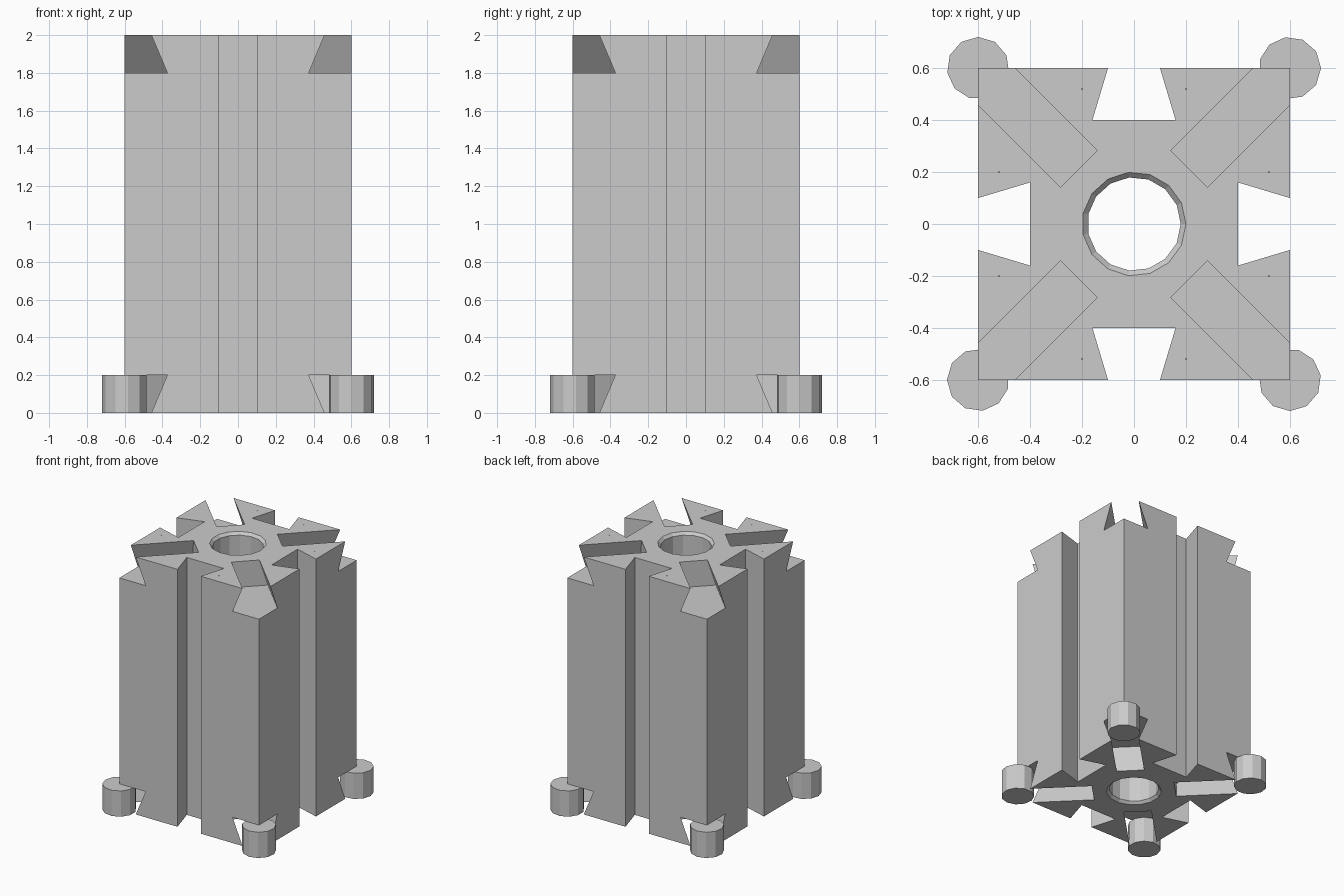
import bpy, bmesh
from math import pi, sin, cos
from mathutils import Matrix, Vector

default_cube = bpy.data.objects.get("Cube")
if default_cube:
    bpy.data.objects.remove(default_cube, do_unlink=True)

HEIGHT, HALF, DEPTH = 2.0, 0.6, 0.2
NECK, ROOT = 0.10, 0.16          # dovetail half widths: mouth and floor

grey = bpy.data.materials.new("plain grey")
grey.use_nodes = True
grey.diffuse_color = (0.6, 0.6, 0.6, 1)
grey.node_tree.nodes["Principled BSDF"].inputs["Base Color"].default_value = (0.6, 0.6, 0.6, 1)


def loft(name, rings, matrix=Matrix()):
    """Solid skinned through equal rings of points, capped at both ends."""
    bm = bmesh.new()
    loops = [[bm.verts.new(matrix @ Vector(p)) for p in ring] for ring in rings]
    n = len(loops[0])
    for low, high in zip(loops, loops[1:]):
        for i in range(n):
            j = (i + 1) % n
            bm.faces.new((low[i], low[j], high[j], high[i]))
    bm.faces.new(loops[0][::-1])
    bm.faces.new(loops[-1])
    bmesh.ops.recalc_face_normals(bm, faces=bm.faces)
    mesh = bpy.data.meshes.new(name)
    bm.to_mesh(mesh)
    bm.free()
    mesh.materials.append(grey)
    obj = bpy.data.objects.new(name, mesh)
    bpy.context.collection.objects.link(obj)
    return obj


def prism(name, outline, start, end, matrix=Matrix()):
    return loft(name, [[(x, y, z) for x, y in outline] for z in (start, end)], matrix)


def circle(radius, z, sides):
    return [(radius * cos(2 * pi * i / sides), radius * sin(2 * pi * i / sides), z)
            for i in range(sides)]


def turn(quarter, offset=0):
    return Matrix.Rotation(quarter * pi / 2 + offset, 4, 'Z')


def cut(target, cutter):
    cutter.hide_render = True
    mod = target.modifiers.new("cut", 'BOOLEAN')
    mod.operation, mod.solver, mod.object = 'DIFFERENCE', 'EXACT', cutter
    bpy.context.view_layer.objects.active = target
    bpy.ops.object.modifier_apply(modifier=mod.name)
    bpy.data.objects.remove(cutter, do_unlink=True)


# Block with a full-height dovetail groove in each side
floor = HALF - DEPTH
side = [(HALF, -HALF), (HALF, -NECK), (floor, -ROOT), (floor, ROOT), (HALF, NECK)]
outline = [(turn(q) @ Vector((x, y, 0))).xy for q in range(4) for x, y in side]
block = prism("block", outline, 0, HEIGHT)

# Chamfered round bore through the middle
bore = [(0.21, -0.01), (0.18, 0.02), (0.18, HEIGHT - 0.02), (0.21, HEIGHT + 0.01)]
cut(block, loft("bore_cutter", [circle(r, z, 15) for r, z in bore]))

# Diagonal dovetail slots at the corners, top and bottom
flare = 0.01 * (ROOT - NECK) / DEPTH
slot = [(NECK - flare, 0.01), (ROOT, -DEPTH), (-ROOT, -DEPTH), (flare - NECK, 0.01)]
lay_flat = Matrix(((0, 0, 1, 0), (1, 0, 0, 0), (0, 1, 0, 0), (0, 0, 0, 1)))
for level, flip in ((HEIGHT, 1), (0, -1)):
    for q in range(4):
        place = (Matrix.Translation((0, 0, level)) @ Matrix.Diagonal((1, 1, flip, 1))
                 @ turn(q, pi / 4) @ lay_flat)
        cut(block, prism("slot_cutter", slot, 0.3, 1.0, place))

# Pin pricks either side of each groove on the top
for q in range(4):
    for y in (-0.2, 0.2):
        place = turn(q) @ Matrix.Translation((0.52, y, 0))
        rings = [circle(0.003, z, 6) for z in (HEIGHT - 0.02, HEIGHT + 0.01)]
        cut(block, loft("pin_cutter", rings, place))

# Round peg feet held in the lower corner slots
names = ("back_left_foot", "back_right_foot", "front_right_foot", "front_left_foot")
for q, name in enumerate(names):
    place = turn(q) @ Matrix.Translation((HALF, HALF, 0))
    loft(name, [circle(0.12, z, 11) for z in (0, DEPTH)], place)
